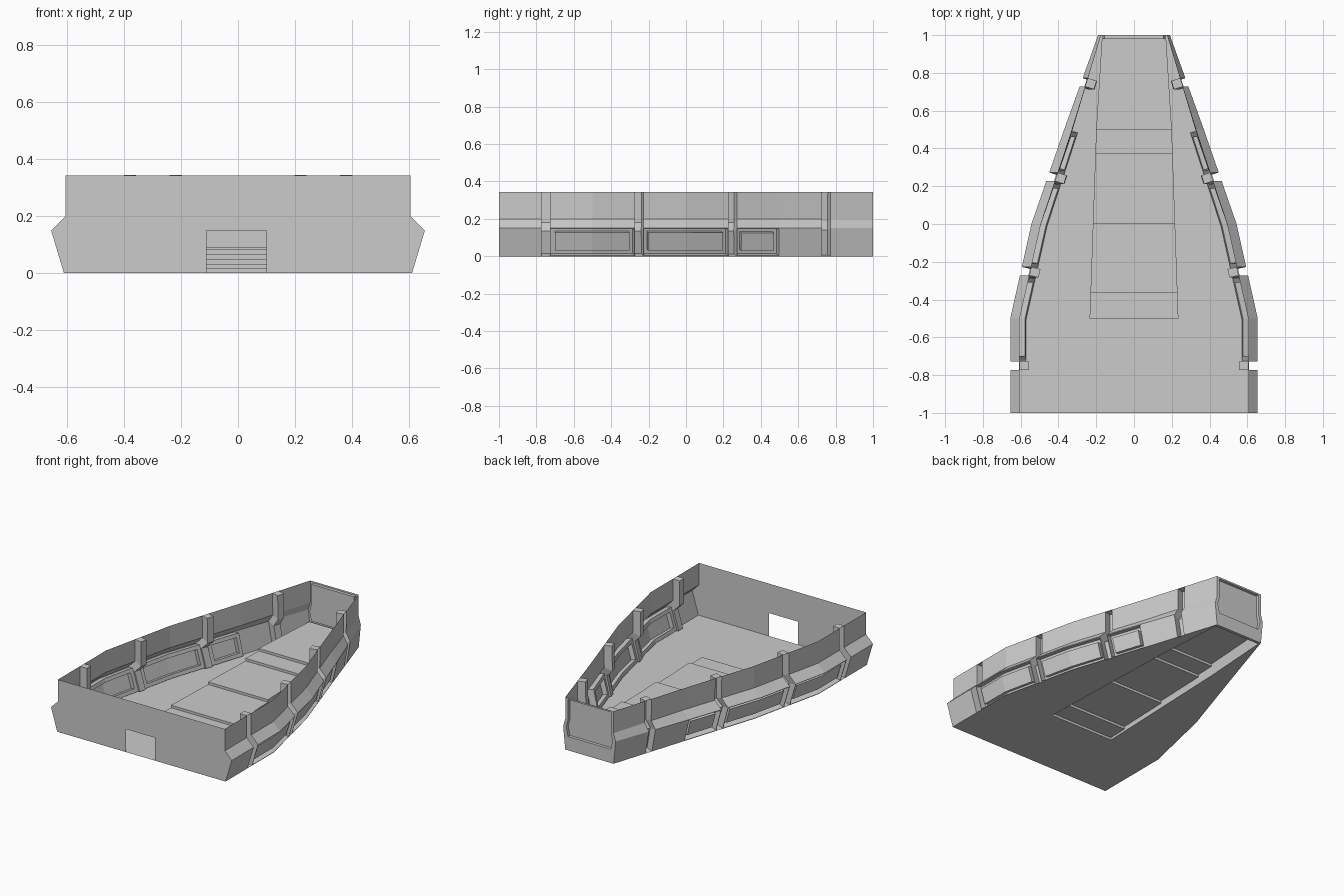
import bpy, bmesh
from mathutils import Vector

if "Cube" in bpy.data.objects:
    bpy.data.objects.remove(bpy.data.objects["Cube"])

# hull stations: y, half-width at floor, chine, shoulder and rim
KEYS = [(-1, .61, .655, .605, .605), (-.5, .61, .655, .605, .605),
        (0, .498, .543, .493, .493), (.5, .335, .37, .325, .33),
        (1, .175, .19, .175, .175)]
HEIGHTS = [0, .15, .2, .343]
RIBS = [-.75, -.25, .25, .75]
RW = .0225


def widths(y):
    for a, b in zip(KEYS, KEYS[1:]):
        if y <= b[0]:
            t = (y - a[0]) / (b[0] - a[0])
            return [p + (q - p) * t for p, q in zip(a[1:], b[1:])]


def finish(bm, name, mirror=True):
    me = bpy.data.meshes.new(name)
    bm.to_mesh(me)
    bm.free()
    ob = bpy.data.objects.new(name, me)
    bpy.context.collection.objects.link(ob)
    if mirror:
        m = ob.modifiers.new("mirror", 'MIRROR')
        m.merge_threshold = .0005
    return ob


def poly(bm, pts):
    return bm.faces.new([bm.verts.new(p) for p in pts])


def push(bm, faces, dist):
    """Extrude a face region along its own normals, return the moved faces."""
    bm.normal_update()
    geom = bmesh.ops.extrude_face_region(bm, geom=faces)["geom"]
    for f in faces:
        if f.is_valid:
            bm.faces.remove(f)
    new = [g for g in geom if isinstance(g, bmesh.types.BMFace)]
    moves = {}
    for f in new:
        f.normal_update()
        for v in f.verts:
            moves.setdefault(v, []).append(f.normal.copy())
    for v, ns in moves.items():
        n = sum(ns, Vector()).normalized()
        v.co += n * dist / max(.5, min(n.dot(k) for k in ns))
    bm.normal_update()
    return new


# side walls with rib channels and recessed panels
ys = sorted([k[0] for k in KEYS] + [r + s for r in RIBS for s in (-RW, RW)])
bm = bmesh.new()
grid = [[bm.verts.new((x, y, z)) for x, z in zip(widths(y), HEIGHTS)] for y in ys]
cells = {}
for i in range(len(ys) - 1):
    for j in range(3):
        cells[i, j] = bm.faces.new((grid[i][j], grid[i + 1][j],
                                    grid[i + 1][j + 1], grid[i][j + 1]))
mid = [(a + b) / 2 for a, b in zip(ys, ys[1:])]
bm.normal_update()
for lo, hi in [(-.73, -.27), (-.23, .23), (.27, .5)]:
    fs = [cells[i, 0] for i, m in enumerate(mid) if lo < m < hi]
    bmesh.ops.inset_region(bm, faces=fs, thickness=.004, use_boundary=True, use_even_offset=True)
    fs = push(bm, fs, -.042)
    bmesh.ops.inset_region(bm, faces=fs, thickness=.024, use_boundary=True, use_even_offset=True)
    fs = push(bm, fs, .03)
for r in RIBS:
    push(bm, [cells[i, j] for i, m in enumerate(mid) if abs(m - r) < .01
              for j in range(3)], -.05)
finish(bm, "side_walls")

# front wall with doorway
bm = bmesh.new()
w = widths(-1)
right = [(x, -1, z) for x, z in zip(w, HEIGHTS)]
left = [(-x, y, z) for x, y, z in reversed(right)]
door = [(-.11, -1, 0), (-.11, -1, .15), (.1, -1, .15), (.1, -1, 0)]
poly(bm, right + left + door)
finish(bm, "front_wall", False)

# narrow end wall with recessed panel
bm = bmesh.new()
w = widths(1)
outer = [(x, 1, z) for x, z in zip(w, HEIGHTS)]
inner = [(.155, 1, .09), (.168, 1, .15), (.155, 1, .2), (.155, 1, .332)]
back = [(x, .98, z) for x, y, z in inner]
for a, b in zip(range(3), range(1, 4)):
    poly(bm, [outer[a], inner[a], inner[b], outer[b]])
    poly(bm, [inner[a], back[a], back[b], inner[b]])
for k in (0, 3):
    o, n, b = outer[k], inner[k], back[k]
    poly(bm, [(0, 1, o[2]), (0, 1, n[2]), n, o])
    poly(bm, [(0, 1, n[2]), (0, .98, n[2]), b, n])
poly(bm, [(0, .98, .09)] + back + [(0, .98, .332)])
finish(bm, "end_wall")


# floor with an opening for the stepped walkway
def hole(y):
    return .235 - .035 * (y + .5) if y < .5 else .2 - .03 * (y - .5) / .48


STEPS = [-.5, -.365, 0, .37, .5, .98]
bm = bmesh.new()
poly(bm, [(0, -1, 0)] + [(widths(k[0])[0], k[0], 0) for k in KEYS]
     + [(0, 1, 0), (0, .98, 0)] + [(hole(y), y, 0) for y in reversed(STEPS)]
     + [(0, -.5, 0)])
finish(bm, "floor")

# stepped walkway, open underneath
bm = bmesh.new()
rise = .0165
for n, (a, b) in enumerate(zip(STEPS, STEPS[1:])):
    z, z0, ha, hb = (n + 1) * rise, n * rise, hole(a), hole(b)
    poly(bm, [(0, a, z0), (ha, a, z0), (ha, a, z), (0, a, z)])
    poly(bm, [(0, a, z), (ha, a, z), (hb, b, z), (0, b, z)])
    poly(bm, [(ha, a, 0), (hb, b, 0), (hb, b, z), (ha, a, z)])
e = hole(.98)
poly(bm, [(e, .98, 0), (0, .98, 0), (0, .98, 5 * rise), (e, .98, 5 * rise)])
finish(bm, "stepped_walkway")
